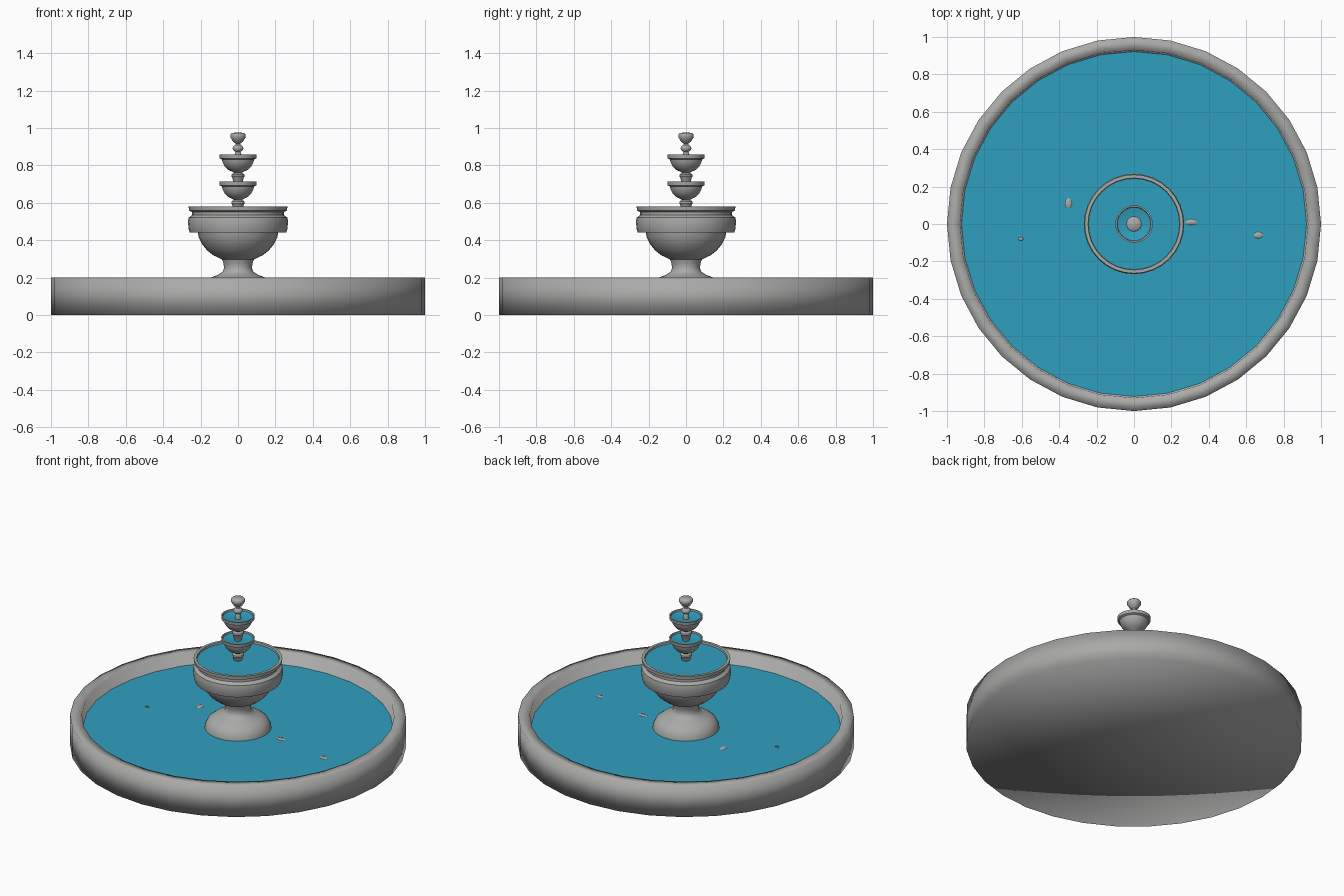
import bpy, bmesh, math

if "Cube" in bpy.data.objects:
    bpy.data.objects.remove(bpy.data.objects["Cube"])


def material(name, rgb):
    m = bpy.data.materials.new(name)
    m.diffuse_color = (*rgb, 1)
    m.use_nodes = True
    m.node_tree.nodes["Principled BSDF"].inputs["Base Color"].default_value = m.diffuse_color
    return m


STONE = material("grey stone", (0.40, 0.40, 0.395))
WATER = material("blue water", (0.028, 0.35, 0.52))


def lathe(name, profile, mat, sides=32, angle=None):
    """Turn an (r, z) profile round the z axis."""
    bm = bmesh.new()
    rings = []
    for r, z in profile:
        rings.append([bm.verts.new((r * math.cos(2 * math.pi * i / sides),
                                    r * math.sin(2 * math.pi * i / sides), z))
                      for i in range(sides)])
    for a, b in zip(rings, rings[1:]):
        for i in range(sides):
            j = (i + 1) % sides
            bm.faces.new((a[i], a[j], b[j], b[i]))
    bmesh.ops.remove_doubles(bm, verts=bm.verts, dist=1e-5)
    for f in bm.faces:
        f.smooth = True
    me = bpy.data.meshes.new(name)
    bm.to_mesh(me)
    bm.free()
    me.materials.append(mat)
    ob = bpy.data.objects.new(name, me)
    bpy.context.collection.objects.link(ob)
    if angle:
        bpy.ops.object.select_all(action='DESELECT')
        ob.select_set(True)
        bpy.context.view_layer.objects.active = ob
        bpy.ops.object.shade_smooth_by_angle(angle=math.radians(angle))
    return ob


# Wide ground basin, softly shaded throughout, and its pool
lathe("basin", [(0, 0), (1, 0), (1, .2), (.93, .2), (.92, .105), (0, .105)], STONE)
lathe("pool_water", [(.923, .125), (0, .125)], WATER)

# Foot, neck and main bowl
lathe("main_bowl", [
    (.20, .11), (.197, .14), (.18, .175), (.148, .2), (.11, .213), (.083, .23),
    (.075, .25), (.077, .275), (.085, .297), (.13, .318), (.165, .345),
    (.193, .38), (.21, .415), (.215, .44),
    (.258, .44), (.264, .46), (.268, .50), (.264, .52), (.245, .535), (.245, .55),
    (.262, .558), (.264, .58), (.246, .58), (.24, .55), (0, .55)], STONE, angle=40)
lathe("main_bowl_water", [(.244, .568), (0, .568)], WATER)


# Two identical small cups, each on a beaded stem
def cup(name, z):
    lathe(name, [(r, z + h) for r, h in (
        (.022, -.02), (.03, .015), (.036, .024), (.034, .034), (.022, .042),
        (.03, .048), (.052, .058), (.072, .078), (.083, .1), (.086, .114),
        (.098, .12), (.1, .14), (.092, .14), (.086, .122), (0, .112))],
        STONE, angle=40)
    lathe(name + "_water", [(.091, z + .132), (.06, z + .124), (0, z + .12)], WATER)


cup("lower_cup", .573)
cup("upper_cup", .718)

# Finial with a bead and a knob
lathe("finial", [
    (.018, .83), (.018, .86), (.013, .872), (.024, .88), (.029, .89), (.024, .902),
    (.013, .91), (.013, .918), (.026, .926), (.033, .938), (.041, .95),
    (.041, .966), (.034, .974), (0, .975)], STONE, angle=50)

# Thin stone specks showing at the pool surface
for n, (x, y, w, d) in enumerate(((-.35, .11, .018, .03), (.305, .01, .032, .016),
                                  (.665, -.06, .026, .018), (-.605, -.08, .014, .01))):
    speck = lathe(f"stone_speck_{n + 1}", [(1, 0), (.9, .002), (0, .002)], STONE, sides=8)
    speck.location = (x, y, .125)
    speck.scale = (w, d, 1)
